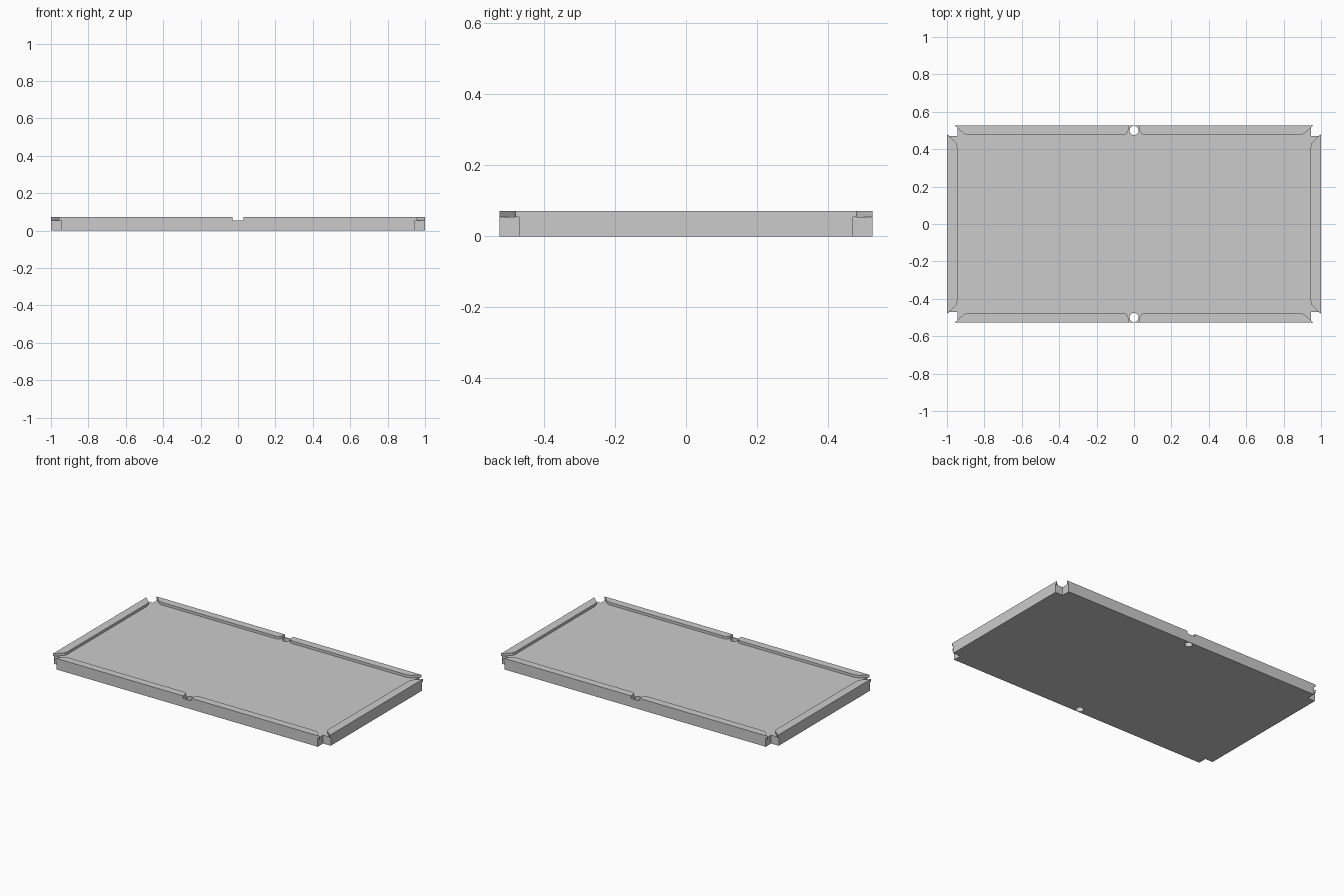
import bpy, bmesh, math

if "Cube" in bpy.data.objects:
    bpy.data.objects.remove(bpy.data.objects["Cube"])

SLAB_H, TOP = 0.055, 0.072
X, Y = 1.0, 0.526          # outer half sizes
NX, NY = 0.945, 0.47       # inner corner of the notches


def prism(name, outline, z0, z1):
    """Extrude a flat outline between two heights."""
    bm = bmesh.new()
    face = bm.faces.new([bm.verts.new((x, y, z0)) for x, y in outline])
    top = bmesh.ops.extrude_face_region(bm, geom=[face])
    verts = [v for v in top["geom"] if isinstance(v, bmesh.types.BMVert)]
    bmesh.ops.translate(bm, verts=verts, vec=(0, 0, z1 - z0))
    bmesh.ops.recalc_face_normals(bm, faces=bm.faces)
    mesh = bpy.data.meshes.new(name)
    bm.to_mesh(mesh)
    bm.free()
    obj = bpy.data.objects.new(name, mesh)
    bpy.context.collection.objects.link(obj)
    return obj


# Slab with square notched corners
quarter = [(X, NY), (NX, NY), (NX, Y)]
outline = (quarter + [(-x, y) for x, y in reversed(quarter)]
           + [(-x, -y) for x, y in quarter] + [(x, -y) for x, y in reversed(quarter)])
slab = prism("slab", outline, 0, SLAB_H)

# Two through holes beside the long edges
for side in (-1, 1):
    bpy.ops.mesh.primitive_cylinder_add(vertices=32, radius=0.024, depth=0.3,
                                        location=(0, side * 0.5, 0))
    cutter = bpy.context.object
    cutter.name = "hole_cutter"
    cutter.hide_render = True
    cutter.hide_set(True)
    mod = slab.modifiers.new("hole", "BOOLEAN")
    mod.operation = "DIFFERENCE"
    mod.solver = "EXACT"
    mod.object = cutter

# Long rims: mitred outer end, rounded inner end at the hole
R = 0.03
arc = [(0.06 - R * math.sin(a), 0.506 - R * math.cos(a))
       for a in (math.radians(15 * i) for i in range(7))]
long_rim = [(0.03, Y), (0.957, Y), (0.91, 0.483), (0.89, 0.476)] + arc
for sx in (-1, 1):
    for sy in (-1, 1):
        prism("long_rim", [(sx * x, sy * y) for x, y in long_rim], SLAB_H, TOP)

# Short rims with mitred ends
half = [(X, 0.481), (0.951, 0.435), (0.945, 0.415)]
short_rim = half + [(x, -y) for x, y in reversed(half)]
for sx in (-1, 1):
    prism("short_rim", [(sx * x, y) for x, y in short_rim], SLAB_H, TOP)
